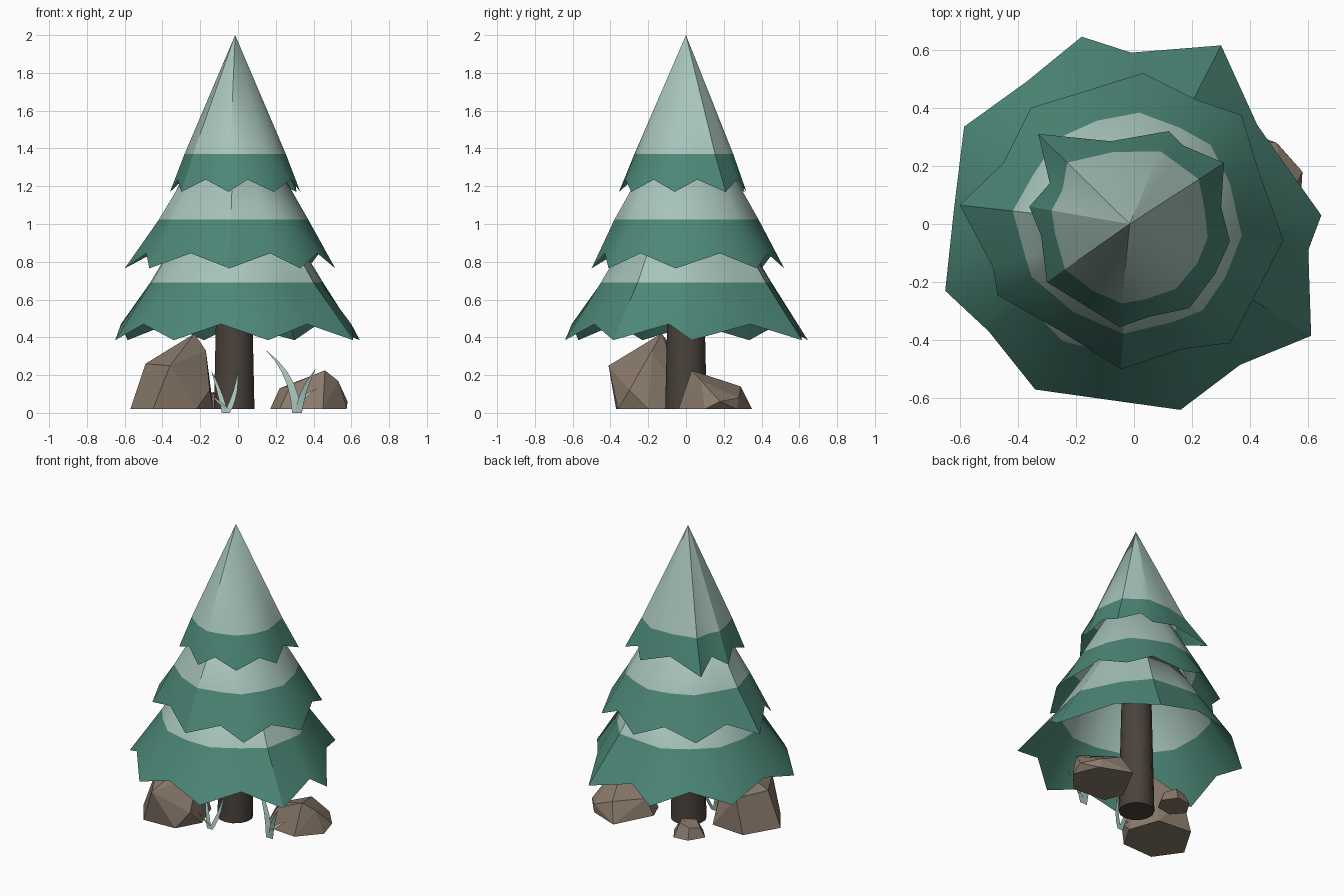
import bpy, bmesh, math
from mathutils import Vector

if "Cube" in bpy.data.objects:
    bpy.data.objects.remove(bpy.data.objects["Cube"])


def srgb(r, g, b):
    f = lambda c: c / 12.92 if c <= 0.04045 else ((c + 0.055) / 1.055) ** 2.4
    return (f(r / 255), f(g / 255), f(b / 255), 1)


def material(name, *rgb):
    m = bpy.data.materials.new(name)
    m.diffuse_color = srgb(*rgb)
    m.use_nodes = True
    m.node_tree.nodes["Principled BSDF"].inputs["Base Color"].default_value = m.diffuse_color
    return m


FROST = material("frost", 167, 195, 186)
GREEN = material("pine_green", 76, 135, 119)
BARK = material("bark_brown", 74, 66, 60)
STONE = material("stone_brown", 138, 123, 108)


def finish(bm, name, mats, smooth=None):
    mesh = bpy.data.meshes.new(name)
    bm.to_mesh(mesh)
    bm.free()
    ob = bpy.data.objects.new(name, mesh)
    bpy.context.collection.objects.link(ob)
    for m in mats:
        mesh.materials.append(m)
    if smooth:
        bpy.ops.object.select_all(action='DESELECT')
        ob.select_set(True)
        bpy.context.view_layer.objects.active = ob
        bpy.ops.object.shade_smooth_by_angle(angle=math.radians(smooth))
    return ob


# Branch tiers: open cones, frosted above split height, jagged green skirt below
def tier(name, apex_z, split_z, split_r, tip_z, valley_z, rim):
    bm = bmesh.new()
    cx = -0.015
    n = len(rim)
    apex = bm.verts.new((cx, 0, apex_z))
    mean = sum(math.hypot(x - cx, y) for x, y in rim) / n
    upper, lower = [], []
    for i, (x, y) in enumerate(rim):
        d = Vector((x - cx, y))
        r = split_r * (0.6 + 0.4 * d.length / mean)
        d.normalize()
        upper.append(bm.verts.new((cx + d.x * r, d.y * r, split_z)))
        lower.append(bm.verts.new((x, y, valley_z if i % 2 else tip_z)))
    for i in range(n):
        j = (i + 1) % n
        bm.faces.new((apex, upper[i], upper[j])).material_index = 0
        bm.faces.new((upper[i], lower[i], lower[j], upper[j])).material_index = 1
    finish(bm, name, [FROST, GREEN], 30)


# Rims run counter-clockwise from the front, alternating tip and valley
tier("top_tier", 2.0, 1.37, 0.27, 1.17, 1.235,
     [(-.05, -.355), (.05, -.32), (.19, -.29), (.28, -.17), (.33, -.06), (.30, .06),
      (.31, .21), (.17, .27), (.12, .32), (-.08, .285), (-.33, .31), (-.29, .14),
      (-.36, .06), (-.32, -.04), (-.30, -.20), (-.17, -.28)])
tier("middle_tier", 1.7, 1.025, 0.38, 0.765, 0.845,
     [(-.045, -.50), (.17, -.43), (.33, -.41), (.42, -.24), (.515, -.055), (.43, .18),
      (.37, .375), (.21, .43), (.03, .52), (-.16, .46), (-.355, .40), (-.45, .21),
      (-.60, .065), (-.485, -.15), (-.47, -.245), (-.25, -.37)])
tier("bottom_tier", 1.45, 0.69, 0.46, 0.385, 0.47,
     [(.16, -.64), (.365, -.485), (.61, -.385), (.60, -.09), (.645, .03), (.425, .34),
      (.30, .615), (-.01, .59), (-.18, .645), (-.37, .49), (-.585, .335), (-.62, .05),
      (-.65, -.23), (-.50, -.37), (-.34, -.57), (-.09, -.605)])

# Trunk
bm = bmesh.new()
bmesh.ops.create_cone(bm, cap_ends=True, segments=14, radius1=0.11, radius2=0.09, depth=0.88)
bmesh.ops.translate(bm, verts=bm.verts, vec=(-0.02, 0, 0.46))
finish(bm, "trunk", [BARK], 40)


# Rocks: faceted convex hulls, flat on the bottom
def rock(name, base, upper):
    bm = bmesh.new()
    for p in [(x, y, 0.02) for x, y in base] + upper:
        bm.verts.new(p)
    res = bmesh.ops.convex_hull(bm, input=bm.verts)
    loose = [v for v in bm.verts if not v.link_faces]
    bmesh.ops.delete(bm, geom=loose, context='VERTS')
    bmesh.ops.recalc_face_normals(bm, faces=bm.faces)
    finish(bm, name, [STONE])


rock("large_rock",
     [(-.57, -.20), (-.45, -.37), (-.22, -.36), (-.13, -.20), (-.20, 0), (-.44, .02)],
     [(-.49, -.18, .26), (-.36, -.41, .25), (-.17, -.18, .33), (-.23, -.13, .42),
      (-.38, .01, .25), (-.15, -.30, .12)])
rock("medium_rock",
     [(.17, .10), (.22, -.02), (.45, -.04), (.575, .10), (.50, .27), (.30, .35)],
     [(.46, .03, .225), (.53, .08, .17), (.58, .18, .06), (.35, .29, .14),
      (.22, .12, .13), (.28, .02, .15), (.49, .28, .08)])
rock("small_rock",
     [(-.27, .18), (-.20, .10), (-.09, .12), (-.05, .20), (-.11, .29), (-.21, .28)],
     [(-.24, .19, .08), (-.17, .13, .10), (-.09, .18, .10), (-.13, .25, .11), (-.20, .25, .09)])


# Grass: tapered flat ribbons bent along a quadratic curve
def grass(name, blades, steps=5):
    bm = bmesh.new()
    for a, b, c, w in blades:
        a, b, c = Vector(a), Vector(b), Vector(c)
        prev = None
        for i in range(steps + 1):
            t = i / steps
            p = a * (1 - t) ** 2 + b * 2 * t * (1 - t) + c * t * t
            half = Vector((w / 2 * (1 - t ** 2) + 0.001, 0, 0))
            row = (bm.verts.new(p - half), bm.verts.new(p + half))
            if prev:
                bm.faces.new((prev[0], prev[1], row[1], row[0]))
            prev = row
    finish(bm, name, [FROST])


grass("right_grass", [
    ((.31, -.11, 0), (.30, -.10, .20), (.15, -.03, .33), .045),
    ((.32, -.11, 0), (.34, -.12, .13), (.41, -.16, .23), .035),
    ((.34, -.12, .07), (.36, -.10, .10), (.42, -.08, .13), .025)])
grass("left_grass", [
    ((-.07, -.21, 0), (-.09, -.20, .10), (-.14, -.15, .22), .03),
    ((-.06, -.21, 0), (-.01, -.19, .08), (.0, -.15, .22), .03),
    ((-.06, -.21, .02), (-.10, -.22, .06), (-.14, -.22, .09), .025)])
